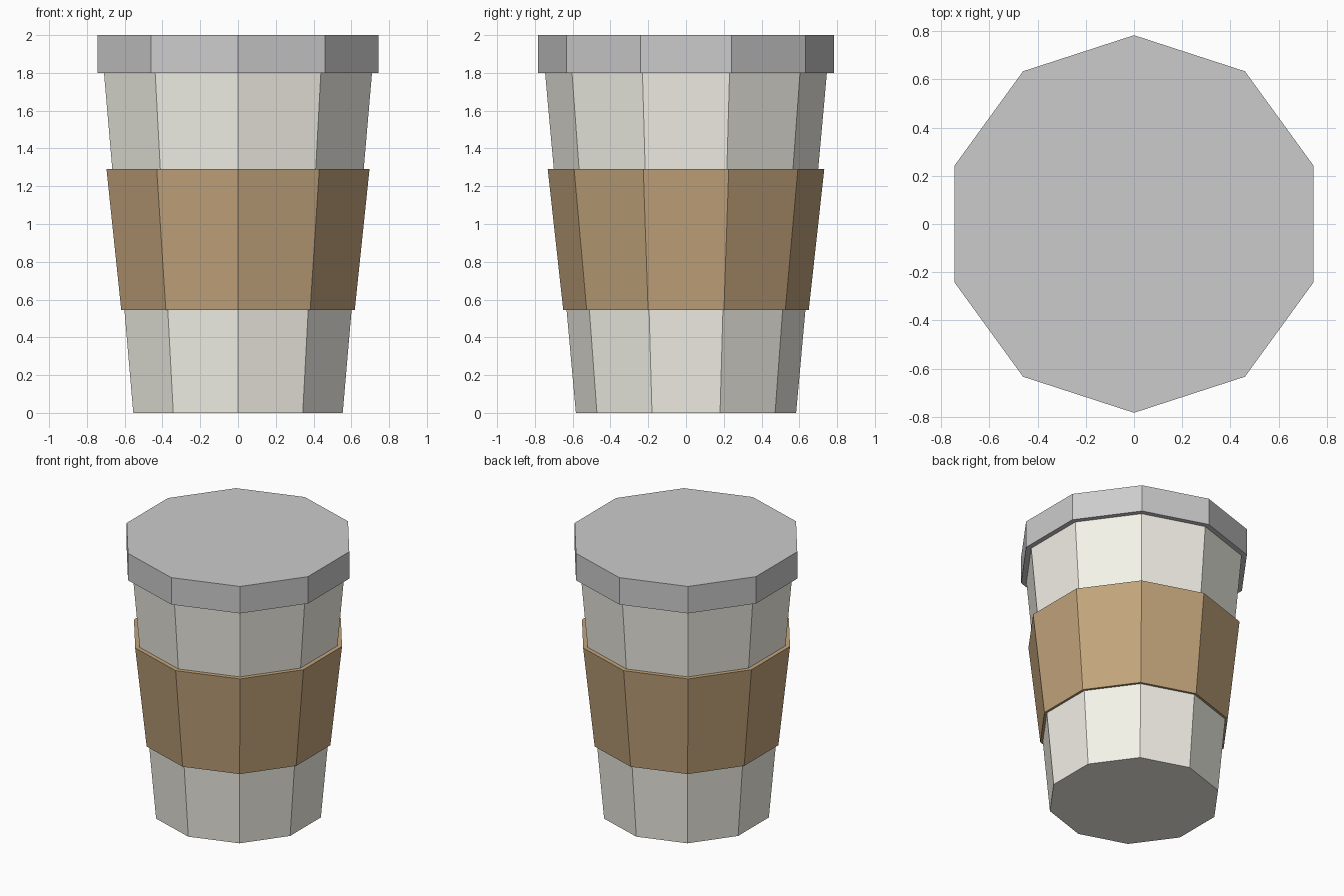
import bpy, bmesh
from math import sin, cos, tau

if "Cube" in bpy.data.objects:
    bpy.data.objects.remove(bpy.data.objects["Cube"])

SIDES = 10


def material(name, rgb):
    m = bpy.data.materials.new(name)
    m.diffuse_color = (*rgb, 1)
    m.use_nodes = True
    m.node_tree.nodes["Principled BSDF"].inputs["Base Color"].default_value = m.diffuse_color
    return m


def lathe(name, profile, closed_loop=False, mat=None):
    """Spin (radius, z) points into a ten-sided part with a corner on the y axis.
    closed_loop makes a hollow band, otherwise both ends are capped."""
    bm = bmesh.new()
    rings = [[bm.verts.new((r * sin(tau * i / SIDES), r * cos(tau * i / SIDES), z))
              for i in range(SIDES)] for r, z in profile]
    pairs = list(zip(rings, rings[1:]))
    if closed_loop:
        pairs.append((rings[-1], rings[0]))
    else:
        bm.faces.new(rings[0])
        bm.faces.new(rings[-1])
    for a, b in pairs:
        for i in range(SIDES):
            j = (i + 1) % SIDES
            bm.faces.new((a[i], a[j], b[j], b[i]))
    bmesh.ops.recalc_face_normals(bm, faces=bm.faces)
    me = bpy.data.meshes.new(name)
    bm.to_mesh(me)
    bm.free()
    ob = bpy.data.objects.new(name, me)
    bpy.context.collection.objects.link(ob)
    if mat:
        me.materials.append(mat)
    return ob


cream = material("cream_paper", (0.91, 0.895, 0.815))
brown = material("brown_card", (0.54, 0.37, 0.2))

# Tapered paper cup
lathe("cup", [(0.583, 0), (0.746, 1.8)], mat=cream)

# Cardboard sleeve, slightly flared off the cup wall
lathe("sleeve", [(0.65, 0.545), (0.732, 1.29), (0.695, 1.29), (0.628, 0.545)],
      closed_loop=True, mat=brown)

# Flat lid
lathe("lid", [(0.783, 1.8), (0.783, 2.0)])
